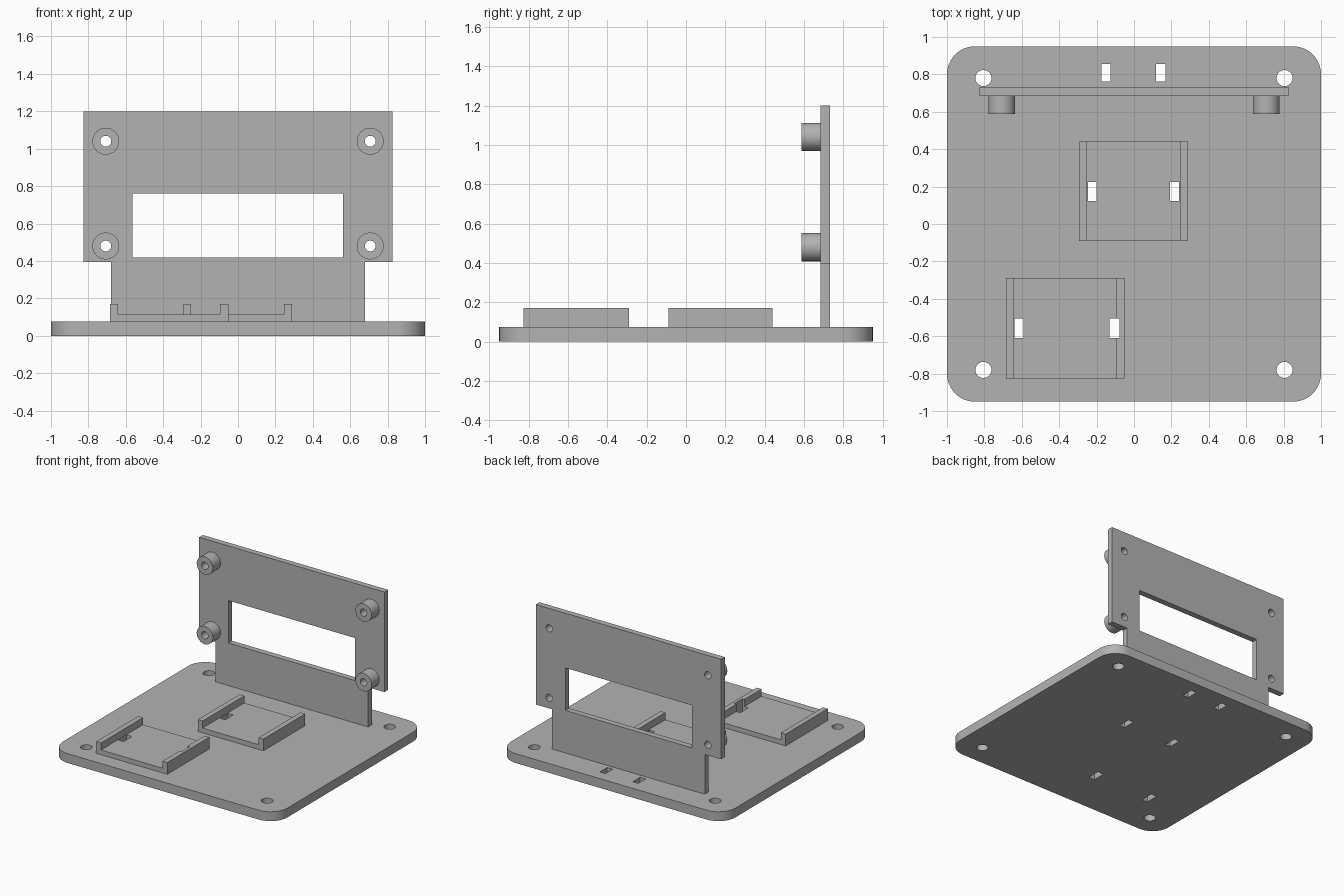
import bpy, math
from mathutils import Matrix

cube = bpy.data.objects.get("Cube")
if cube:
    bpy.data.objects.remove(cube, do_unlink=True)

grey = bpy.data.materials.new("plain_grey")
grey.use_nodes = True
colour = (0.45, 0.45, 0.45, 1)
grey.diffuse_color = colour
grey.node_tree.nodes["Principled BSDF"].inputs["Base Color"].default_value = colour

# Turns a profile drawn in x, z so that its depth runs along +y
UPRIGHT = Matrix(((1, 0, 0, 0), (0, 0, 1, 0), (0, 1, 0, 0), (0, 0, 0, 1)))


def prism(name, outline, low, high, upright=False):
    """Extrude a 2D outline from low to high, along z or (upright) along y."""
    n = len(outline)
    verts = [(u, v, w) for w in (low, high) for u, v in outline]
    faces = [list(range(n))[::-1], list(range(n, 2 * n))]
    faces += [(i, (i + 1) % n, n + (i + 1) % n, n + i) for i in range(n)]
    mesh = bpy.data.meshes.new(name)
    mesh.from_pydata(verts, [], faces)
    if upright:
        mesh.transform(UPRIGHT)
        mesh.flip_normals()
    mesh.materials.append(grey)
    obj = bpy.data.objects.new(name, mesh)
    bpy.context.collection.objects.link(obj)
    return obj


def rect(x0, x1, y0, y1):
    return [(x0, y0), (x1, y0), (x1, y1), (x0, y1)]


def arc(x, y, r, start=0, sweep=360, steps=32):
    count = steps if sweep == 360 else steps + 1
    angles = [math.radians(start + sweep * i / steps) for i in range(count)]
    return [(x + r * math.cos(a), y + r * math.sin(a)) for a in angles]


def cut(obj, outlines, low, high, upright=False):
    """Cut each outline through the object and remove the cutter."""
    for outline in outlines:
        cutter = prism("cutter", outline, low, high, upright)
        cutter.hide_render = True
        mod = obj.modifiers.new("hole", "BOOLEAN")
        mod.operation, mod.solver, mod.object = "DIFFERENCE", "EXACT", cutter
        bpy.context.view_layer.update()
        graph = bpy.context.evaluated_depsgraph_get()
        mesh = bpy.data.meshes.new_from_object(obj.evaluated_get(graph))
        obj.modifiers.clear()
        obj.data = mesh
        bpy.data.objects.remove(cutter, do_unlink=True)


def smooth(obj):
    bpy.ops.object.select_all(action="DESELECT")
    obj.select_set(True)
    bpy.context.view_layer.objects.active = obj
    bpy.ops.object.shade_smooth_by_angle(angle=math.radians(30))


BASE_TOP = 0.075
SIDES = (-1, 1)

# Slots for cable ties, cut through trays and base
front_slots = [rect(-0.64, -0.59, -0.61, -0.505), rect(-0.13, -0.077, -0.61, -0.505)]
middle_slots = [rect(-0.245, -0.2, 0.123, 0.225), rect(0.193, 0.24, 0.123, 0.225)]
rear_slots = [rect(-0.175, -0.125, 0.762, 0.855), rect(0.118, 0.168, 0.762, 0.855)]

# Rounded base plate with screw holes
corner = 0.15
base_outline = []
for start, sx, sy in ((0, 1, 1), (90, -1, 1), (180, -1, -1), (270, 1, -1)):
    base_outline += arc(sx * (1 - corner), sy * (0.95 - corner), corner, start, 90, 12)
base = prism("base_plate", base_outline, 0, BASE_TOP)
screw_holes = [arc(0.805 * sx, 0.78 * sy, 0.043) for sx in SIDES for sy in SIDES]
cut(base, screw_holes + front_slots + middle_slots + rear_slots, -0.1, 0.3)
smooth(base)


# Trays with a rail along each side
def tray(name, x0, x1, y0, y1, rail, slots):
    floor, top = 0.113, 0.17
    section = [(x0, BASE_TOP), (x1, BASE_TOP), (x1, top), (x1 - rail, top),
               (x1 - rail, floor), (x0 + rail, floor), (x0 + rail, top), (x0, top)]
    cut(prism(name, section, y0, y1, True), slots, 0, 0.3)


tray("front_tray", -0.685, -0.052, -0.825, -0.29, 0.043, front_slots)
tray("middle_tray", -0.295, 0.29, -0.09, 0.44, 0.043, middle_slots)

# Upright panel with a narrower foot, a window and mounting holes
panel_front, panel_back = 0.685, 0.732
half = [(0.68, BASE_TOP), (0.68, 0.395), (0.825, 0.395), (0.825, 1.2)]
panel = prism("upright_panel", half + [(-x, z) for x, z in reversed(half)],
              panel_front, panel_back, True)
mounts = [(0.707 * s, z) for s in SIDES for z in (0.48, 1.04)]
window = rect(-0.565, 0.562, 0.418, 0.76)
cut(panel, [window] + [arc(x, z, 0.029) for x, z in mounts], 0.5, 0.8, True)
smooth(panel)

# Hollow standoffs on the front of the panel
for i, (x, z) in enumerate(mounts):
    standoff = prism(f"standoff_{i + 1}", arc(x, z, 0.072), 0.587, panel_front, True)
    cut(standoff, [arc(x, z, 0.029)], 0.5, 0.8, True)
    smooth(standoff)
